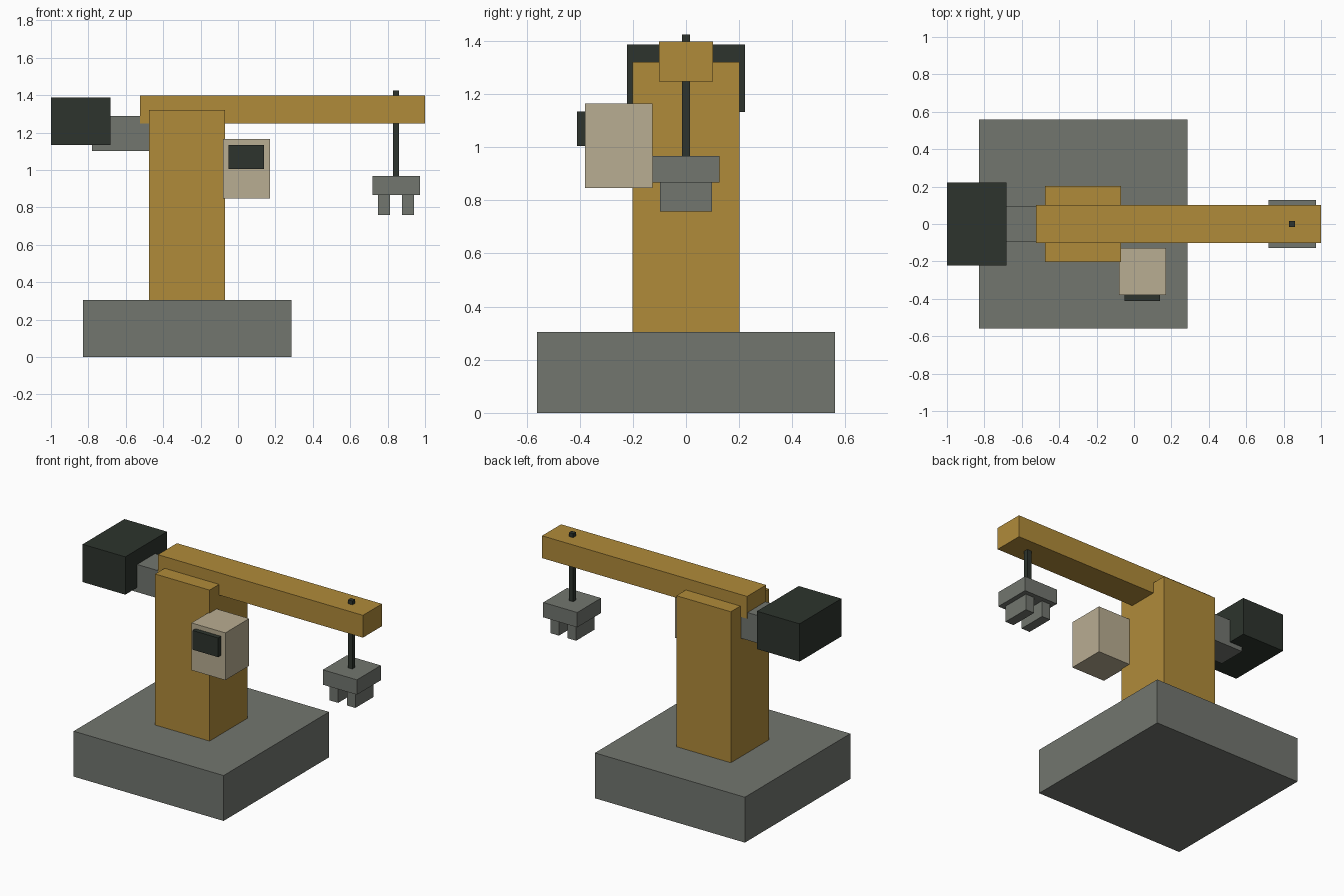
import bpy

if "Cube" in bpy.data.objects:
    bpy.data.objects.remove(bpy.data.objects["Cube"])


def linear(c):
    c /= 255
    return c / 12.92 if c <= 0.04045 else ((c + 0.055) / 1.055) ** 2.4


def material(name, rgb):
    m = bpy.data.materials.new(name)
    m.diffuse_color = (*[linear(c) for c in rgb], 1)
    m.use_nodes = True
    m.node_tree.nodes["Principled BSDF"].inputs["Base Color"].default_value = m.diffuse_color
    return m


YELLOW = material("ochre_yellow", (176, 139, 58))
GREY = material("concrete_grey", (114, 118, 111))
DARK = material("dark_green_black", (45, 52, 45))
BEIGE = material("cabin_beige", (185, 173, 146))


def box(name, x, y, z, mat):
    """Box spanning the (min, max) range on each axis."""
    spans = (x, y, z)
    bpy.ops.mesh.primitive_cube_add(size=1, location=[(a + b) / 2 for a, b in spans])
    ob = bpy.context.object
    ob.name = name
    ob.scale = [b - a for a, b in spans]
    bpy.ops.object.transform_apply(location=False, rotation=False, scale=True)
    ob.data.materials.append(mat)
    return ob


# Base and tower
box("base", (-0.83, 0.285), (-0.56, 0.56), (0, 0.305), GREY)
box("tower", (-0.475, -0.07), (-0.202, 0.202), (0.305, 1.32), YELLOW)

# Boom, rear arm and counterweight
box("boom", (-0.525, 1.0), (-0.101, 0.101), (1.248, 1.398), YELLOW)
box("rear_arm", (-0.78, -0.42), (-0.096, 0.096), (1.102, 1.288), GREY)
box("counterweight", (-1.0, -0.683), (-0.222, 0.222), (1.133, 1.387), DARK)

# Operator cabin with its window
box("cabin", (-0.08, 0.172), (-0.38, -0.127), (0.847, 1.165), BEIGE)
box("cabin_window", (-0.05, 0.14), (-0.411, -0.375), (1.005, 1.134), DARK)

# Hoist rod and gripper
box("hoist_rod", (0.829, 0.861), (-0.015, 0.015), (0.95, 1.424), DARK)
box("gripper_block", (0.72, 0.973), (-0.127, 0.127), (0.867, 0.967), GREY)
for side in (-1, 1):
    cx = 0.845 + side * 0.064
    box("gripper_finger", (cx - 0.032, cx + 0.032), (-0.097, 0.097), (0.758, 0.867), GREY)
